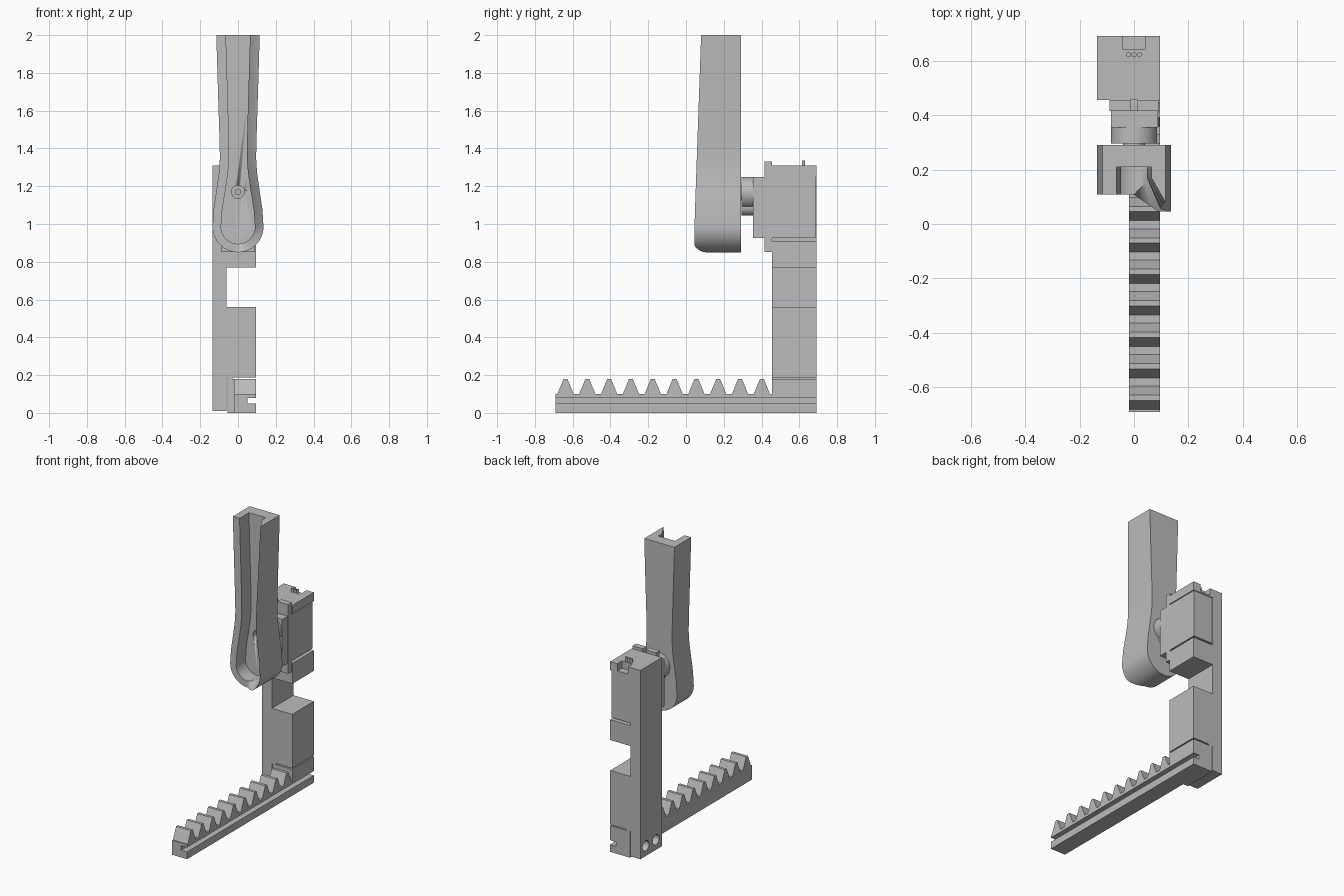
import bpy, bmesh, math
from mathutils import Matrix

cube = bpy.data.objects.get("Cube")
if cube:
    bpy.data.objects.remove(cube, do_unlink=True)

GREY = (0.5, 0.5, 0.5, 1)
grey = bpy.data.materials.new("plain grey")
grey.use_nodes = True
grey.diffuse_color = GREY
grey.node_tree.nodes["Principled BSDF"].inputs["Base Color"].default_value = GREY


def finish(name, bm):
    bmesh.ops.recalc_face_normals(bm, faces=bm.faces)
    mesh = bpy.data.meshes.new(name)
    bm.to_mesh(mesh)
    bm.free()
    mesh.materials.append(grey)
    obj = bpy.data.objects.new(name, mesh)
    bpy.context.collection.objects.link(obj)
    return obj


def box(name, x, y, z):
    bm = bmesh.new()
    bmesh.ops.create_cube(bm, size=1)
    for v in bm.verts:
        for i, (lo, hi) in enumerate((x, y, z)):
            v.co[i] = lo if v.co[i] < 0 else hi
    return finish(name, bm)


def cylinder(name, centre, radius, depth, axis):
    bm = bmesh.new()
    turn = {"X": Matrix.Rotation(math.pi / 2, 4, "Y"),
            "Y": Matrix.Rotation(math.pi / 2, 4, "X"),
            "Z": Matrix()}[axis]
    bmesh.ops.create_cone(bm, cap_ends=True, segments=32, radius1=radius,
                          radius2=radius, depth=depth,
                          matrix=Matrix.Translation(centre) @ turn)
    return smooth(finish(name, bm))


def extrude_profile(name, points, axis, lo, hi):
    """Extrude a 2D outline along x (points are y,z) or y (points are x,z)."""
    bm = bmesh.new()
    place = (lambda p, t: (t, *p)) if axis == "X" else (lambda p, t: (p[0], t, p[1]))
    a, b = [[bm.verts.new(place(p, t)) for p in points] for t in (lo, hi)]
    bm.faces.new(a)
    bm.faces.new(b)
    for i in range(len(points)):
        j = (i + 1) % len(points)
        bm.faces.new((a[i], a[j], b[j], b[i]))
    return finish(name, bm)


def smooth(obj):
    bpy.ops.object.select_all(action="DESELECT")
    obj.select_set(True)
    bpy.context.view_layer.objects.active = obj
    bpy.ops.object.shade_smooth_by_angle(angle=math.radians(30))
    return obj


def cut(obj, cutter):
    mod = obj.modifiers.new("cut", "BOOLEAN")
    mod.operation = "DIFFERENCE"
    mod.solver = "EXACT"
    mod.object = cutter
    cutter.hide_render = True
    cutter.hide_set(True)


# Bracket: a C-shaped post with a notch and a top lip
LEFT, WALL, EDGE = -0.135, -0.06, 0.095
bracket = extrude_profile("bracket", [
    (LEFT, 0.01), (WALL, 0.01), (WALL, 0.18), (-0.03, 0.18), (-0.03, 0.188),
    (EDGE, 0.188), (EDGE, 0.56), (WALL, 0.56), (WALL, 0.77), (EDGE, 0.77),
    (EDGE, 0.91), (WALL, 0.91), (WALL, 1.25), (EDGE, 1.25), (EDGE, 1.31),
    (LEFT, 1.31)], "Y", 0.455, 0.69)
for y in (0.52, 0.63):
    cut(bracket, cylinder("screw_hole_cutter", (LEFT, y, 0.08), 0.035, 0.09, "X"))
cut(bracket, box("cable_notch_cutter", (-0.04, 0.04), (0.64, 0.75), (1.26, 1.4)))

# Foot: block under the post, grooved on its open side
foot = box("foot_block", (-0.055, EDGE), (0.455, 0.69), (0, 0.18))
groove = box("groove_cutter", (0.05, 0.2), (-0.8, 0.8), (0.05, 0.08))
cut(foot, groove)

# Rack: straight bar with ten trapezoid teeth
outline = [(0.456, 0), (-0.69, 0), (-0.69, 0.1)]
for i in range(10):
    y = -0.638 + i * 0.1155
    outline += [(y - 0.043, 0.1), (y - 0.01, 0.18), (y + 0.01, 0.18), (y + 0.043, 0.1)]
outline.append((0.456, 0.1))
rack = extrude_profile("toothed_rack", outline, "X", -0.018, EDGE)
cut(rack, groove)

# Motor: body, mounting flange, front housing, gear hubs and shaft
box("motor_body", (-0.07, 0.088), (0.44, 0.685), (0.925, 1.26))
box("motor_front", (-0.085, 0.088), (0.355, 0.42), (0.925, 1.25))
flange = box("motor_flange", (-0.09, 0.09), (0.415, 0.455), (0.853, 1.33))
for z in (0.853, 1.33):
    cut(flange, box("flange_slot_cutter", (-0.012, 0.012), (0.3, 0.6), (z - 0.04, z + 0.04)))
cylinder("gear_hub", (0, 0.33, 1.165), 0.085, 0.07, "Y")
cylinder("small_gear_hub", (0, 0.33, 1.09), 0.045, 0.07, "Y")
cylinder("output_shaft", (0, 0.31, 1.165), 0.04, 0.06, "Y")
for x in (-0.02, 0, 0.02):
    cylinder("cable_pin", (x, 0.622, 1.315), 0.009, 0.04, "Z")


# Lever: U-shaped channel, rounded at the bottom and open at the top
def lever_path(side_points, radius):
    right = [(w, z) for z, w in side_points]
    arc = [(radius * math.cos(a), 0.985 - radius * math.sin(a))
           for a in (math.pi * i / 28 for i in range(29))]
    return right + arc + [(-x, z) for x, z in reversed(right)]


outer = lever_path([(2, 0.115), (1.7, 0.106), (1.45, 0.098), (1.35, 0.096),
                    (1.27, 0.101), (1.18, 0.114), (1.08, 0.129)], 0.135)
inner = lever_path([(2, 0.064), (1.7, 0.055), (1.45, 0.048), (1.35, 0.047),
                    (1.27, 0.053), (1.18, 0.066), (1.08, 0.083)], 0.09)
BACK, FLOOR, RIM = 0.29, 0.21, 0.108
bm = bmesh.new()
rows = []
for (xo, zo), (xi, zi) in zip(outer, inner):
    # the rim is flat on one side and bevelled towards the outside on the other
    t = max(0, min(1, xo / 0.09))
    y_out = RIM + t * (0.045 + 0.035 * max(0, zo - 1) - RIM)
    y_in = RIM + t * (0.17 - RIM)
    rows.append([bm.verts.new(p) for p in (
        (xo, BACK, zo), (xo, y_out, zo), (xi, y_in, zi), (xi, FLOOR, zi))])
for a, b in zip(rows, rows[1:]):
    for k in range(3):
        bm.faces.new((a[k], a[k + 1], b[k + 1], b[k]))
bm.faces.new([r[0] for r in rows])
bm.faces.new([r[3] for r in rows])
bm.faces.new(rows[0] + rows[-1][::-1])
lever = finish("lever_channel", bm)
cut(lever, cylinder("shaft_hole_cutter", (0, 0.22, 1.17), 0.034, 0.1, "Y"))
smooth(lever)
cylinder("lever_screw", (0, 0.26, 1.17), 0.017, 0.06, "Y")
